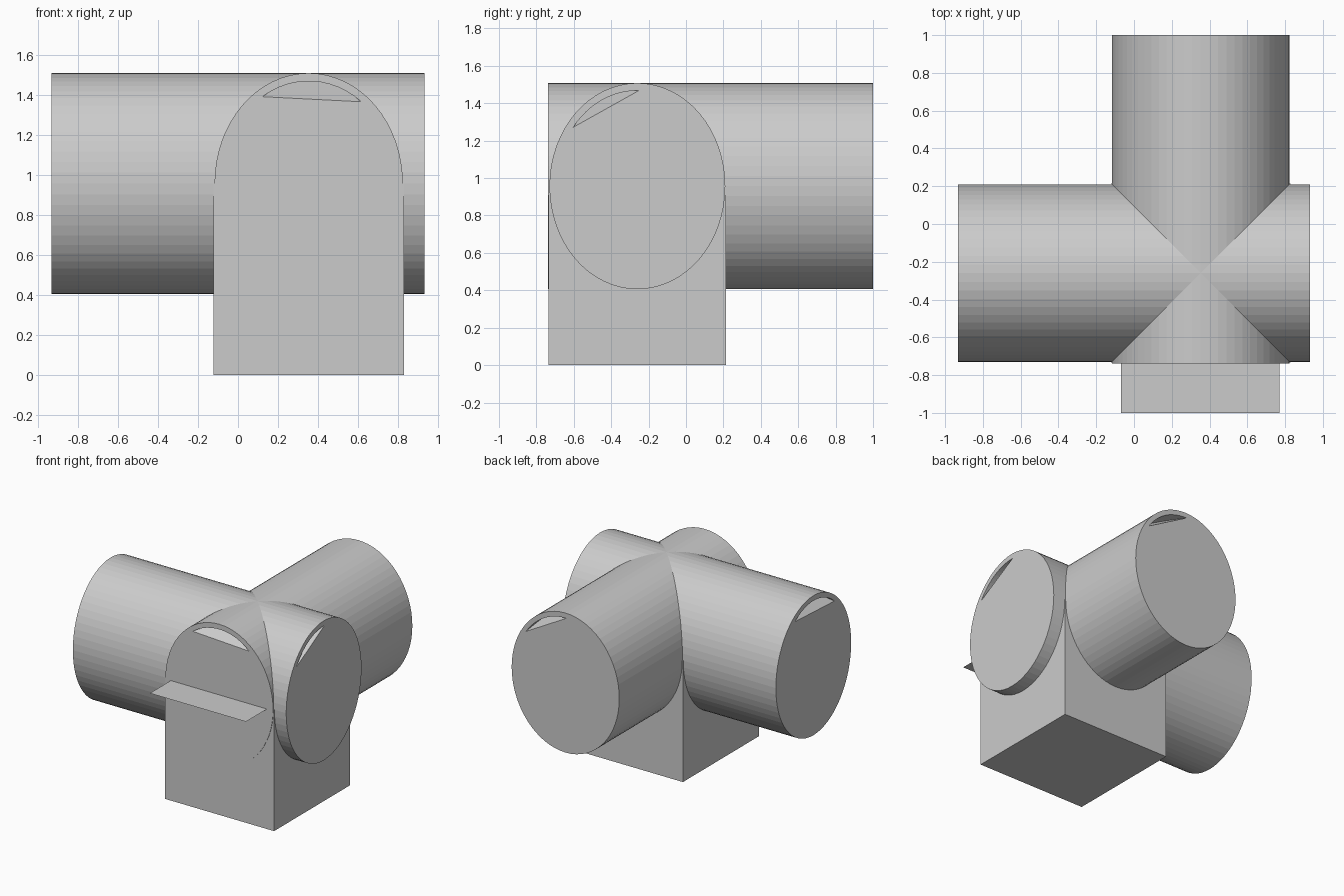
import bpy, bmesh, math
from mathutils import Vector

if "Cube" in bpy.data.objects:
    bpy.data.objects.remove(bpy.data.objects["Cube"])

CX, CY, CZ = 0.353, -0.26, 0.957     # where the two pipe axes cross
RW, RH = 0.47, 0.551                 # half width and half height of the oval section
UP = Vector((0, 0, 1))


def make_object(name, bm):
    bmesh.ops.recalc_face_normals(bm, faces=bm.faces)
    mesh = bpy.data.meshes.new(name)
    bm.to_mesh(mesh)
    bm.free()
    obj = bpy.data.objects.new(name, mesh)
    bpy.context.collection.objects.link(obj)
    return obj


def oval(angle, side, scale=1.0):
    return side * (RW * scale * math.cos(angle)) + UP * (RH * scale * math.sin(angle))


def oval_pipe(name, start, end, sides=64):
    side = (end - start).normalized().cross(UP)
    bm = bmesh.new()
    rings = [[bm.verts.new(p + oval(2 * math.pi * i / sides, side)) for i in range(sides)]
             for p in (start, end)]
    for i in range(sides):
        j = (i + 1) % sides
        bm.faces.new((rings[0][i], rings[0][j], rings[1][j], rings[1][i]))
    for ring in rings:
        bm.faces.new(ring)
    return make_object(name, bm)


def cut_slot(pipe, centre, outward, a0, a1, depth=0.15, steps=12):
    # Wedge-shaped recess: arc above, sloping flat floor rising from the chord
    side = UP.cross(outward)
    arc = [oval(math.radians(a0 + (a1 - a0) * i / steps), side, 0.927) for i in range(steps + 1)]
    chord = (arc[-1] - arc[0]).normalized()
    dist = [((p - arc[0]) - chord * (p - arc[0]).dot(chord)).length for p in arc]
    bm = bmesh.new()
    for p, d in zip(arc, dist):
        bm.verts.new(centre + p + outward * 0.02)
        bm.verts.new(centre + p - outward * (depth * d / max(dist)))
    bmesh.ops.convex_hull(bm, input=bm.verts)
    cutter = make_object(pipe.name + "_slot_cutter", bm)
    mod = pipe.modifiers.new("slot", 'BOOLEAN')
    mod.operation = 'DIFFERENCE'
    mod.solver = 'EXACT'
    mod.object = cutter
    cutter.hide_render = True
    cutter.hide_set(True)
    return cutter


# Crossing oval pipes
left, right = Vector((-0.932, CY, CZ)), Vector((0.932, CY, CZ))
front, back = Vector((CX, -0.738, CZ)), Vector((CX, 1.0, CZ))
cross_pipe = oval_pipe("cross_pipe", left, right)
long_pipe = oval_pipe("long_pipe", front, back)

# Slots in the four pipe ends
cutters = [
    cut_slot(cross_pipe, left, Vector((-1, 0, 0)), 122, 53),
    cut_slot(cross_pipe, right, Vector((1, 0, 0)), 142, 89),
    cut_slot(long_pipe, front, Vector((0, -1, 0)), 122, 53),
    cut_slot(long_pipe, back, Vector((0, 1, 0)), 142, 89),
]

# Bake the cuts and drop the cutters
dg = bpy.context.evaluated_depsgraph_get()
for pipe in (cross_pipe, long_pipe):
    mesh = bpy.data.meshes.new_from_object(pipe.evaluated_get(dg))
    pipe.modifiers.clear()
    pipe.data = mesh
for c in cutters:
    bpy.data.objects.remove(c)

# Square base block
bm = bmesh.new()
bmesh.ops.create_cube(bm, size=1)
for v in bm.verts:
    v.co = Vector((CX + v.co.x * 0.952, CY + v.co.y * 0.948, (v.co.z + 0.5) * CZ))
make_object("base_block", bm)

# Thin ledge sticking out at the front
bm = bmesh.new()
bm.faces.new([bm.verts.new(p) for p in ((-0.07, -1, 0.95), (0.77, -1, 0.95),
                                        (0.77, -0.7, 0.95), (-0.07, -0.7, 0.95))])
make_object("front_ledge", bm)
